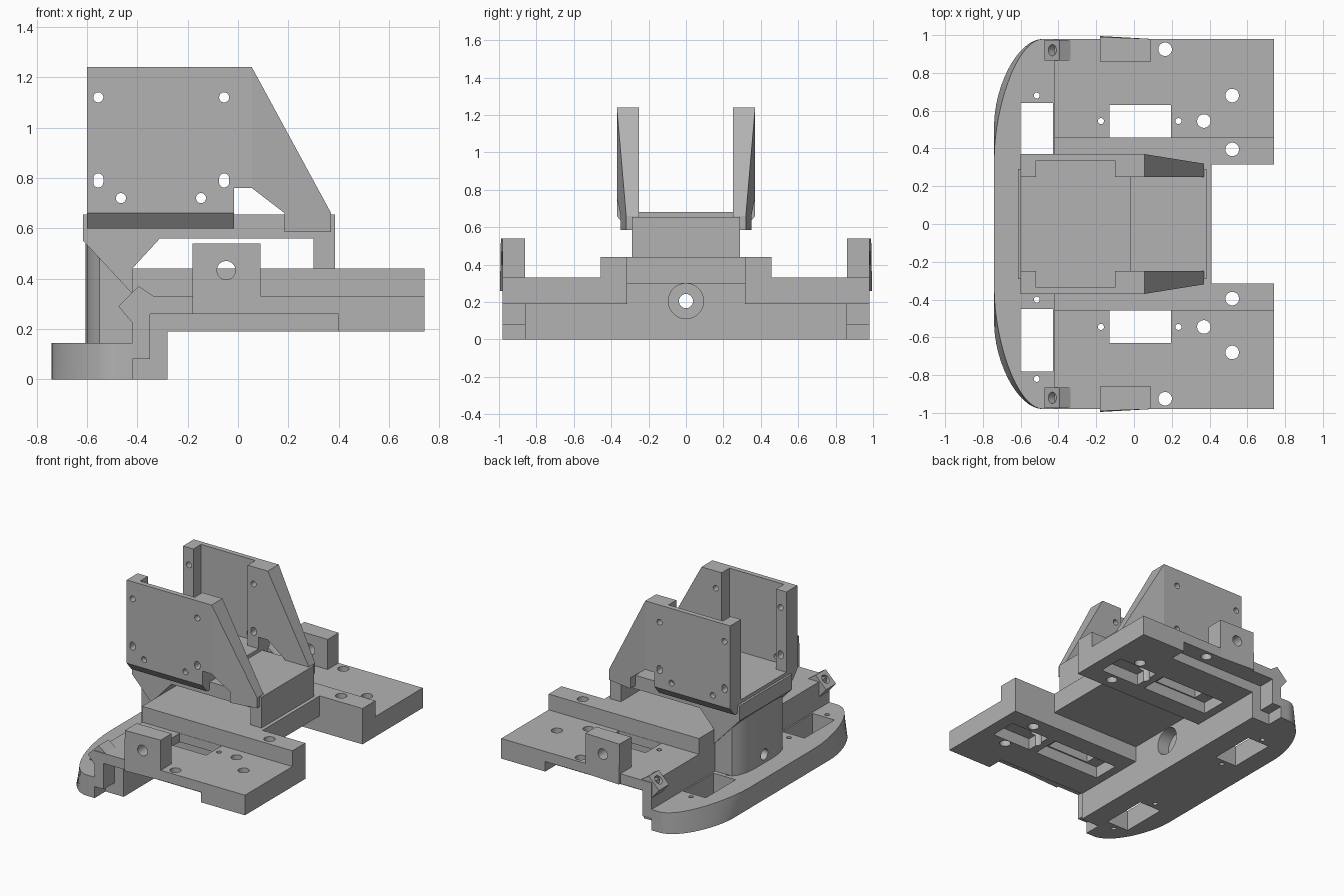
import bpy, bmesh, math
from mathutils import Vector

if "Cube" in bpy.data.objects:
    bpy.data.objects.remove(bpy.data.objects["Cube"])

GREY = bpy.data.materials.new("plain grey")
GREY.diffuse_color = (0.45, 0.45, 0.45, 1)
GREY.use_nodes = True
GREY.node_tree.nodes["Principled BSDF"].inputs["Base Color"].default_value = GREY.diffuse_color


def finish(name, bm):
    bmesh.ops.recalc_face_normals(bm, faces=bm.faces)
    me = bpy.data.meshes.new(name)
    bm.to_mesh(me)
    bm.free()
    me.materials.append(GREY)
    ob = bpy.data.objects.new(name, me)
    bpy.context.scene.collection.objects.link(ob)
    return ob


def loft(name, a, b):
    """Closed solid between two rings with equal point counts."""
    bm = bmesh.new()
    va = [bm.verts.new(p) for p in a]
    vb = [bm.verts.new(p) for p in b]
    n = len(va)
    bm.faces.new(va)
    bm.faces.new(vb[::-1])
    for i in range(n):
        bm.faces.new((va[i], va[(i + 1) % n], vb[(i + 1) % n], vb[i]))
    return finish(name, bm)


def prism(name, pts, axis, lo, hi):
    """Extrude a 2D profile along an axis (the profile uses the other two)."""
    def put(p, d):
        q = list(p)
        q.insert(axis, d)
        return q
    return loft(name, [put(p, lo) for p in pts], [put(p, hi) for p in pts])


def box(name, x, y, z):
    ring = [(x[0], y[0]), (x[1], y[0]), (x[1], y[1]), (x[0], y[1])]
    return prism(name, ring, 2, *z)


def rod(name, c, r, axis, lo, hi, stretch=0.0, n=24):
    pts = []
    for i in range(n):
        a = math.tau * (i + 0.5) / n
        pts.append((c[0] + r * math.cos(a),
                    c[1] + r * math.sin(a) + math.copysign(stretch, math.sin(a))))
    return prism(name, pts, axis, lo, hi)


def cut(ob, *cutters):
    for c in cutters:
        m = ob.modifiers.new("cut", 'BOOLEAN')
        m.operation = 'DIFFERENCE'
        m.solver = 'EXACT'
        m.object = c
        bpy.context.view_layer.update()
        me = bpy.data.meshes.new_from_object(
            ob.evaluated_get(bpy.context.evaluated_depsgraph_get()))
        ob.modifiers.clear()
        ob.data = me
        bpy.data.objects.remove(c)


def span(s, a, b):
    return tuple(sorted((s * a, s * b)))


# curved bumper plate: the top outline pulls in earlier than the bottom one
def outline(y0, z, n=14):
    half = []
    for i in range(n + 1):
        a = math.pi / 2 * i / n
        y = y0 + (0.98 - y0) * math.sin(a)
        half.append((-0.74 + 0.26 * (1 - math.cos(a)) ** 0.85, y, z))
    half.append((-0.42, 0.98, z))
    return half + [(x, -y, z) for x, y, z in reversed(half)]


bumper = loft("bumper", outline(0.54, 0), outline(0.36, 0.145))
cut(bumper, box("c", (-0.60, -0.43), (0.31, 0.64), (-0.1, 0.3)),
    box("c", (-0.60, -0.43), (-0.78, -0.45), (-0.1, 0.3)))
for y in (0.68, 0.27, -0.40, -0.82):
    cut(bumper, rod("c", (-0.515, y), 0.016, 2, -0.1, 0.3, n=12))

# cross bar and middle deck, with the axle bore
bar = prism("cross_bar", [(-0.86, 0), (0.86, 0), (0.86, 0.19), (0.315, 0.19), (0.315, 0.30),
                          (-0.315, 0.30), (-0.315, 0.19), (-0.86, 0.19)], 0, -0.42, -0.28)
cut(bar, rod("c", (0, 0.205), 0.094, 0, -0.37, -0.2, n=32),
    rod("c", (0, 0.205), 0.038, 0, -0.5, -0.2))
box("middle_deck", (-0.42, 0.41), (-0.315, 0.315), (0.30, 0.44))

# round-cornered rear column with the same bore
col = prism("rear_column", [(-0.42, -0.28), (-0.55, -0.28), (-0.578, -0.24), (-0.597, -0.18),
                            (-0.605, -0.11), (-0.605, 0.11), (-0.597, 0.18), (-0.578, 0.24),
                            (-0.55, 0.28), (-0.42, 0.28)], 2, 0.145, 0.56)
cut(col, rod("c", (0, 0.205), 0.038, 0, -0.7, -0.3))

# bridge over the deck: sloping brace, top plate and front post
prism("bridge", [(-0.615, 0.655), (0.385, 0.655), (0.385, 0.44), (0.30, 0.44), (0.30, 0.56),
                 (-0.31, 0.56), (-0.42, 0.44), (-0.42, 0.34), (-0.615, 0.55)], 1, -0.29, 0.29)
box("cradle_floor", (-0.60, -0.015), (-0.25, 0.25), (0.655, 0.68))

for s, side in ((1, "back"), (-1, "front")):
    # stepped wing deck
    wing = prism(side + "_wing", [(s * y, z) for y, z in (
        (0.315, 0.19), (0.86, 0.19), (0.86, 0.26), (0.98, 0.26), (0.98, 0.33),
        (0.457, 0.33), (0.457, 0.44), (0.315, 0.44))], 0, -0.42, 0.74)
    cut(wing, box("c", (-0.13, 0.195), span(s, 0.459, 0.63), (0.1, 0.6)),
        box("c", (-0.22, 0.29), span(s, 0.45, 0.64), (0.1, 0.27)),
        box("c", (0.35, 0.65), span(s, 0.45, 0.64), (0.1, 0.27)))
    for x, y, r in ((0.165, 0.925, 0.036), (0.52, 0.68, 0.036), (0.52, 0.395, 0.036),
                    (0.37, 0.545, 0.036), (-0.175, 0.545, 0.016), (0.235, 0.545, 0.016)):
        cut(wing, rod("c", (x, s * y), r, 2, 0.1, 0.6))
    box(side + "_wing_tip_pad", (0.40, 0.74), span(s, 0.86, 0.98), (0.19, 0.26))
    box(side + "_corner_post", (-0.42, -0.35), span(s, 0.86, 0.98), (0.08, 0.26))

    # upright side lug, its outer face leaning out slightly
    o = 0.98 * s
    a = 0.86 * s
    lug = loft(side + "_lug",
               [(-0.18, a, 0.26), (0.09, a, 0.26), (0.09, o, 0.26), (-0.18, 0.995 * s, 0.26)],
               [(-0.18, a, 0.54), (0.09, a, 0.54), (0.09, o, 0.54), (-0.18, 0.99 * s, 0.54)])
    cut(lug, rod("c", (-0.047, 0.433), 0.037, 1, *span(s, 0.8, 1.1)))

    # tilted corner socket with a slanted hole
    sock = prism(side + "_corner_socket", [(-0.395, 0.37), (-0.475, 0.29), (-0.42, 0.225),
                                           (-0.335, 0.33)], 1, *span(s, 0.865, 0.975))
    pin = rod("c", (0, 0), 0.03, 2, -0.06, 0.1)
    pin.rotation_euler = (0, -math.pi / 4, 0)
    pin.location = Vector((-0.43, 0.92 * s, 0.33))
    cut(sock, pin)

    # upright cradle plate, hollowed on its inner side
    plate = prism(side + "_cradle_plate", [(-0.60, 0.66), (-0.015, 0.66), (-0.015, 0.76),
                                           (0.055, 0.76), (0.055, 1.24), (-0.60, 1.24)],
                  1, *span(s, 0.25, 0.37))
    cut(plate, box("c", (-0.52, -0.10), span(s, 0.2, 0.335), (0.68, 1.4)))
    for x, z, r, st in ((-0.555, 1.12, 0.02, 0), (-0.055, 1.12, 0.02, 0),
                        (-0.555, 0.79, 0.02, 0.008), (-0.055, 0.79, 0.02, 0.008),
                        (-0.465, 0.72, 0.02, 0), (-0.147, 0.72, 0.02, 0)):
        cut(plate, rod("c", (x, z), r, 1, *span(s, 0.2, 0.5), stretch=st))

    # bevelled skirt below the plate
    prism(side + "_cradle_skirt", [(s * y, z) for y, z in (
        (0.25, 0.66), (0.37, 0.66), (0.32, 0.60), (0.25, 0.60))], 0, -0.60, -0.015)

    # tapering gusset reaching down to the front of the bridge
    prof = [(0.055, 1.24), (0.37, 0.66), (0.37, 0.585), (0.185, 0.585), (0.185, 0.66),
            (0.055, 0.76)]
    loft(side + "_cradle_gusset", [(x, s * 0.25, z) for x, z in prof],
         [(x, s * (0.37 - (x - 0.055) * 0.16), z) for x, z in prof])

# smooth the curved walls, keep the edges crisp
for ob in bpy.context.scene.objects:
    ob.select_set(True)
    bpy.context.view_layer.objects.active = ob
bpy.ops.object.shade_smooth_by_angle(angle=math.radians(25))
